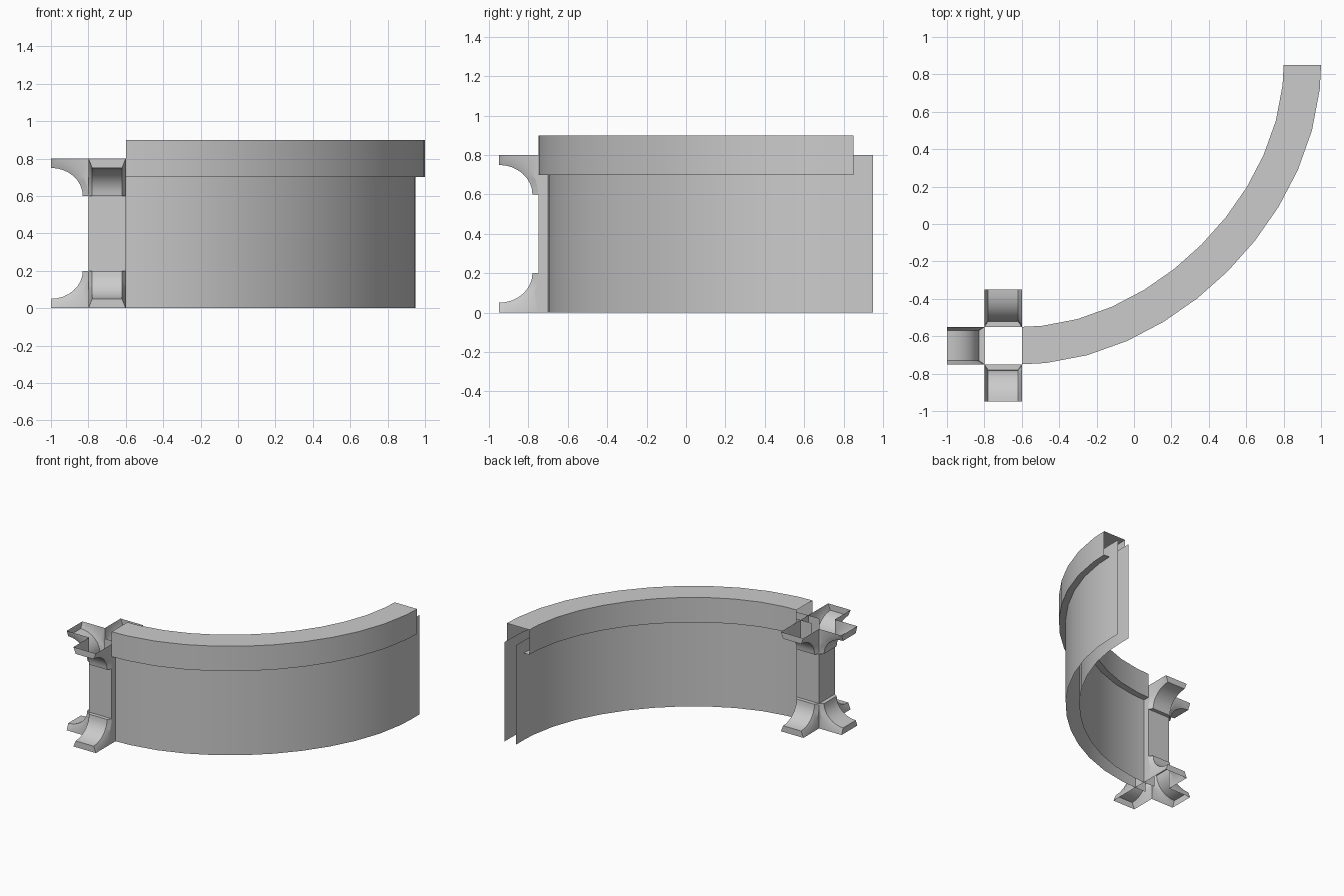
import bpy, math
from mathutils import Vector

cube = bpy.data.objects.get("Cube")
if cube:
    bpy.data.objects.remove(cube)

grey = bpy.data.materials.new("plain grey")
grey.use_nodes = True
grey.diffuse_color = (0.6, 0.6, 0.6, 1)
grey.node_tree.nodes["Principled BSDF"].inputs["Base Color"].default_value = (0.6, 0.6, 0.6, 1)


def make(name, verts, faces):
    mesh = bpy.data.meshes.new(name)
    mesh.from_pydata(verts, [], faces)
    mesh.materials.append(grey)
    obj = bpy.data.objects.new(name, mesh)
    bpy.context.collection.objects.link(obj)
    bpy.ops.object.select_all(action='DESELECT')
    obj.select_set(True)
    bpy.context.view_layer.objects.active = obj
    bpy.ops.object.mode_set(mode='EDIT')
    bpy.ops.mesh.select_all(action='SELECT')
    bpy.ops.mesh.remove_doubles(threshold=0.0001)
    bpy.ops.object.mode_set(mode='OBJECT')
    bpy.ops.object.shade_smooth_by_angle(angle=math.radians(30))
    return obj


# Curved centre path, sampled evenly along its length
START, END = Vector((-0.6, -0.65)), Vector((0.9, 0.85))
CTRL = [START, START + Vector((0.75, 0)), END - Vector((0, 0.75)), END]


def bezier(t):
    a, b, c, d = CTRL
    s = 1 - t
    pos = a * s**3 + b * 3 * s * s * t + c * 3 * s * t * t + d * t**3
    tan = (b - a) * s * s + (c - b) * 2 * s * t + (d - c) * t * t
    return pos, tan.normalized()


fine = [bezier(i / 600) for i in range(601)]
length = [0.0]
for (p, _), (q, _) in zip(fine, fine[1:]):
    length.append(length[-1] + (q - p).length)
total = length[-1]
inner_steps = [total / 2 + (i - 5) * 0.208 for i in range(11)]
path = []
for dist in [0] + inner_steps + [total]:
    path.append(fine[min(range(601), key=lambda i: abs(length[i] - dist))])


def sweep(name, stations, profile):
    """Sweep an open (offset, height) profile along the path."""
    n = len(profile)
    verts = [(p.x + t.y * o, p.y - t.x * o, z) for p, t in stations for o, z in profile]
    faces = [(i * n + j, (i + 1) * n + j, (i + 1) * n + j + 1, i * n + j + 1)
             for i in range(len(stations) - 1) for j in range(n - 1)]
    return make(name, verts, faces)


# Wall sheets run a little past both ends of the coping
tab = 0.1
first, last = path[0], path[-1]
long_path = [(first[0] - first[1] * tab, first[1])] + path + [(last[0] + last[1] * tab, last[1])]
sweep("outer_wall", long_path, [(0.05, 0), (0.05, 0.8)])
sweep("inner_wall", long_path, [(-0.05, 0.8), (-0.05, 0)])
sweep("wall_coping", path, [(0.05, 0.7), (0.1, 0.7), (0.1, 0.9),
                            (-0.1, 0.9), (-0.1, 0.7), (-0.05, 0.7)])

# Hollow square post
CENTRE, HALF, HEIGHT = Vector((-0.7, -0.65, 0)), 0.1, 0.8


def post_point(turn, out, side, z):
    c, s = math.cos(turn), math.sin(turn)
    return CENTRE + Vector((c * out - s * side, s * out + c * side, z))


verts, faces = [], []
for k in range(4):
    low, high = (0, HEIGHT) if k == 0 else (0.2, 0.6)
    base = len(verts)
    verts += [post_point(k * math.pi / 2, HALF, side, z)
              for side, z in ((-HALF, low), (HALF, low), (HALF, high), (-HALF, high))]
    faces.append(tuple(range(base, base + 4)))
make("post", verts, faces)


# Flared bracket: concave curve with chamfered edges, open on its flat side
def bracket(name, turn, top):
    steps = 8
    verts, faces = [], []

    def add(out, side, z):
        verts.append(post_point(turn, HALF + out, side, HEIGHT - z if top else z))

    for i in range(steps + 1):
        a = math.pi / 2 * i / steps
        c, s = math.cos(a), math.sin(a)
        for side, rx, rz in ((-0.1, 0.2, 0.2), (-0.08, 0.17, 0.15),
                             (0.08, 0.17, 0.15), (0.1, 0.2, 0.2)):
            add(0.2 - rx * c, side, 0.2 - rz * s)
    corner = len(verts)
    add(0, -HALF, 0)
    add(0, HALF, 0)
    for i in range(steps):
        r = 4 * i
        for j in range(3):
            faces.append((r + j, r + 4 + j, r + 5 + j, r + 1 + j))
        faces.append((corner, r + 4, r))
        faces.append((corner + 1, r + 3, r + 7))
    end = 4 * steps
    faces.append((0, 1, 2, 3))
    faces.append((end + 3, end + 2, end + 1, end))
    if top:
        faces = [f[::-1] for f in faces]
    make(name, verts, faces)


for turn, label in ((1, "back"), (2, "right"), (3, "front")):
    for top in (False, True):
        bracket(("upper_" if top else "lower_") + label + "_bracket", turn * math.pi / 2, top)
